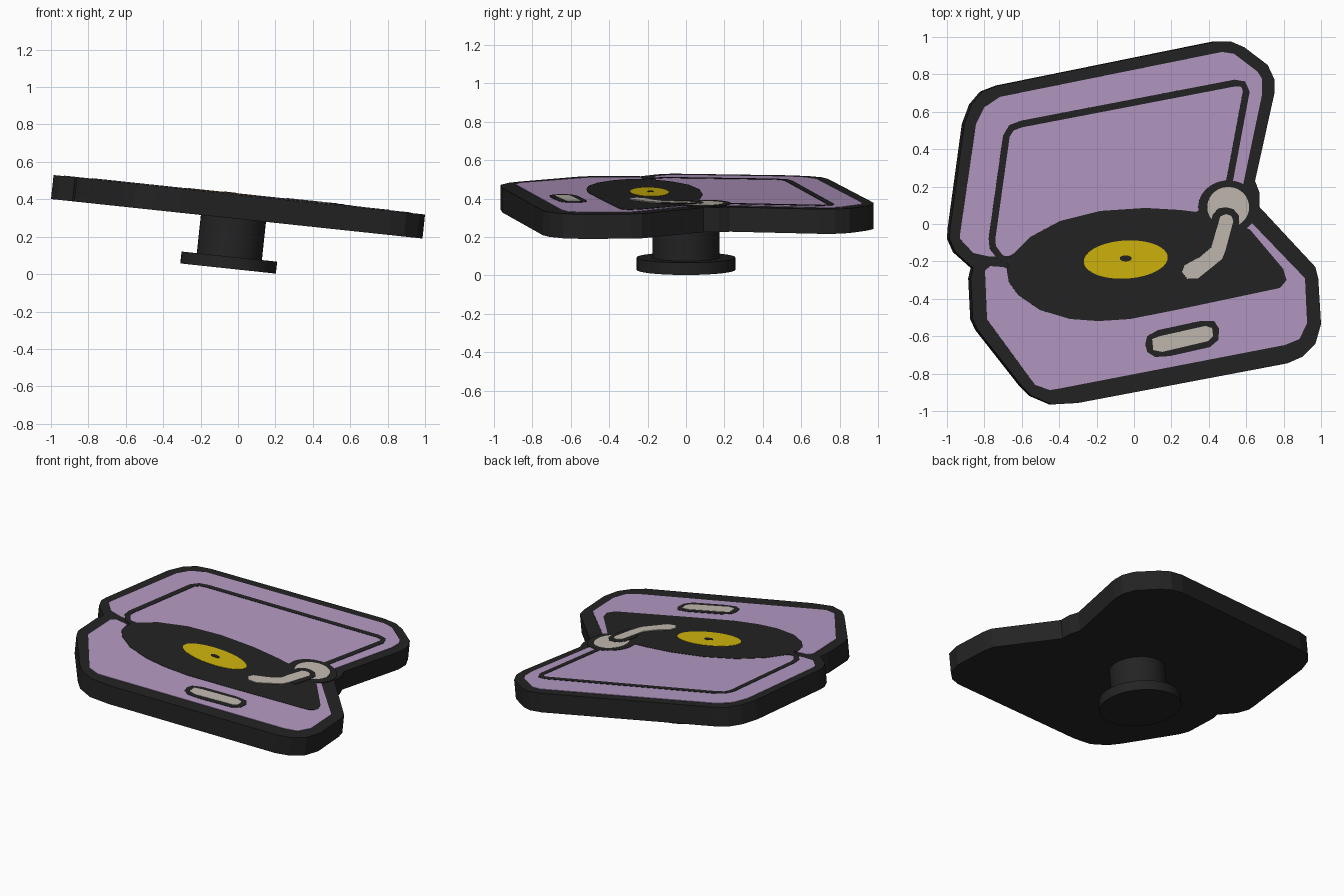
import bpy, bmesh, math
from mathutils import Vector, Matrix

if "Cube" in bpy.data.objects:
    bpy.data.objects.remove(bpy.data.objects["Cube"])

TILT = math.radians(6.07)
N = Vector((math.sin(TILT), 0, math.cos(TILT)))   # normal of the tilted badge


def material(name, rgb):
    m = bpy.data.materials.new(name)
    m.diffuse_color = (*rgb, 1)
    m.use_nodes = True
    m.node_tree.nodes["Principled BSDF"].inputs["Base Color"].default_value = m.diffuse_color
    return m


BLACK = material("black", (0.017, 0.017, 0.017))
PURPLE = material("lilac", (0.456, 0.319, 0.546))
YELLOW = material("yellow", (0.63, 0.46, 0.004))
GREY = material("warm grey", (0.54, 0.49, 0.435))


def on_badge(x, y, h):
    """Point at height h above the tilted top face."""
    return Vector((x, y, 0.425 - math.tan(TILT) * x)) + N * h


def finish(bm, name, mat):
    bmesh.ops.recalc_face_normals(bm, faces=bm.faces)
    me = bpy.data.meshes.new(name)
    bm.to_mesh(me)
    bm.free()
    me.materials.append(mat)
    ob = bpy.data.objects.new(name, me)
    bpy.context.collection.objects.link(ob)
    return ob


def plate(name, pts, mat, top, bottom=0.0):
    """Extruded outline lying on the tilted face."""
    bm = bmesh.new()
    lo = [bm.verts.new(on_badge(x, y, bottom)) for x, y in pts]
    hi = [bm.verts.new(on_badge(x, y, top)) for x, y in pts]
    caps = [bm.faces.new(lo), bm.faces.new(hi)]
    for i in range(len(pts)):
        j = (i + 1) % len(pts)
        bm.faces.new((lo[i], lo[j], hi[j], hi[i]))
    bmesh.ops.recalc_face_normals(bm, faces=bm.faces)
    bmesh.ops.triangulate(bm, faces=caps)
    return finish(bm, name, mat)


def ellipse(cx, cy, rx, ry, turn=0.0, n=48):
    c, s = math.cos(turn), math.sin(turn)
    out = []
    for i in range(n):
        a = 2 * math.pi * i / n
        u, v = rx * math.cos(a), ry * math.sin(a)
        out.append((cx + u * c - v * s, cy + u * s + v * c))
    return out


def stroke(path, width):
    """Outline of a constant-width line along a path."""
    p = [Vector(q) for q in path]
    left, right = [], []
    for i, q in enumerate(p):
        d = (p[min(i + 1, len(p) - 1)] - p[max(i - 1, 0)]).normalized()
        side = Vector((-d.y, d.x)) * width / 2
        left.append(tuple(q + side))
        right.append(tuple(q - side))
    return left + right[::-1]


def disc(name, centre, radius, depth):
    """Cylinder standing along the badge normal, from its bottom centre."""
    bm = bmesh.new()
    place = (Matrix.Translation(Vector(centre) + N * depth / 2)
             @ Matrix.Rotation(TILT, 4, 'Y'))
    bmesh.ops.create_cone(bm, cap_ends=True, segments=48, radius1=radius,
                          radius2=radius, depth=depth, matrix=place)
    ob = finish(bm, name, BLACK)
    bpy.context.view_layer.objects.active = ob
    ob.select_set(True)
    bpy.ops.object.shade_smooth_by_angle(angle=math.radians(30))
    ob.select_set(False)


# Badge body
plate("badge_body", [
    (.43, .975), (.52, .975), (.59, .945), (.715, .85), (.75, .775), (.75, .695),
    (.647, .23), (.67, .17), (.672, .09), (.97, -.23), (.985, -.29), (1.0, -.535),
    (.97, -.64), (.90, -.71), (.82, -.745), (-.30, -.957), (-.44, -.965),
    (-.545, -.92), (-.605, -.86), (-.835, -.567), (-.862, -.51), (-.873, -.29),
    (-.86, -.235), (-.955, -.15), (-.986, -.08), (-.984, -.03), (-.907, .535),
    (-.868, .64), (-.81, .708), (-.727, .74)], BLACK, 0.0, -0.129)

# Pin on the back
disc("pin_base", (-.053, 0, .03), .257, .064)
disc("pin_stem", Vector((-.053, 0, .03)) + N * .06, .175, .225)

# Lilac lid and case
plate("lid_panel", [
    (.47, .92), (.535, .91), (.66, .815), (.685, .775), (.685, .695), (.583, .21),
    (.46, .1), (-.45, -.14), (-.67, -.17), (-.77, -.175), (-.86, -.155),
    (-.93, -.08), (-.93, -.05), (-.845, .535), (-.80, .625), (-.716, .68)],
    PURPLE, .003)
plate("case_panel", [
    (-.797, -.25), (-.77, -.225), (-.70, -.23), (-.61, -.27), (.35, -.2),
    (.567, -.005), (.63, .005), (.914, -.29), (.925, -.53), (.885, -.615),
    (.807, -.647), (-.385, -.877), (-.45, -.888), (-.53, -.86), (-.786, -.51)],
    PURPLE, .003)

# Black line inside the lid
plate("lid_inner_line", stroke([
    (-.66, -.20), (-.715, -.18), (-.755, -.125), (-.76, -.08), (-.683, .47),
    (-.655, .515), (-.60, .535), (.54, .754), (.583, .748), (.60, .71),
    (.503, .19)], .036), BLACK, .005)

# Record, label and spindle
plate("record", [
    (-.68, -.25), (-.663, -.176), (-.556, -.07), (-.396, .016), (-.18, .07),
    (.06, .086), (.246, .075), (.45, .05), (.62, -.03), (.797, -.24),
    (.815, -.30), (.78, -.342), (.246, -.455), (-.02, -.508), (-.19, -.519),
    (-.342, -.508), (-.503, -.46), (-.62, -.38), (-.67, -.31)], BLACK, .005)
plate("record_label", ellipse(-.045, -.19, .225, .102, .06), YELLOW, .007)
plate("spindle_hole", ellipse(-.045, -.184, .032, .016), BLACK, .009)

# Tone arm and pivot
plate("pivot_rim", ellipse(.503, .09, .16, .143), BLACK, .0055)
plate("pivot_disc", ellipse(.503, .09, .112, .108), GREY, .007)
plate("arm_outline", [
    (.40, -.03), (.42, .05), (.45, .083), (.49, .09), (.53, .08), (.56, .045),
    (.562, .01), (.53, -.13), (.44, -.13)], BLACK, .0085)
plate("tone_arm", [
    (.49, .053), (.46, .04), (.444, -.015), (.412, -.125), (.353, -.175),
    (.27, -.22), (.255, -.257), (.283, -.293), (.342, -.29), (.417, -.23),
    (.47, -.187), (.487, -.145), (.53, .015), (.52, .043)], GREY, .0098)

# Front clasp
plate("clasp_rim", [
    (.07, -.60), (.128, -.567), (.353, -.519), (.428, -.519), (.455, -.56),
    (.45, -.62), (.406, -.658), (.193, -.706), (.112, -.711), (.07, -.684),
    (.06, -.64)], BLACK, .005)
plate("clasp_plate", [
    (.096, -.615), (.139, -.599), (.38, -.545), (.417, -.556), (.422, -.60),
    (.396, -.626), (.15, -.684), (.102, -.674)], GREY, .007)
